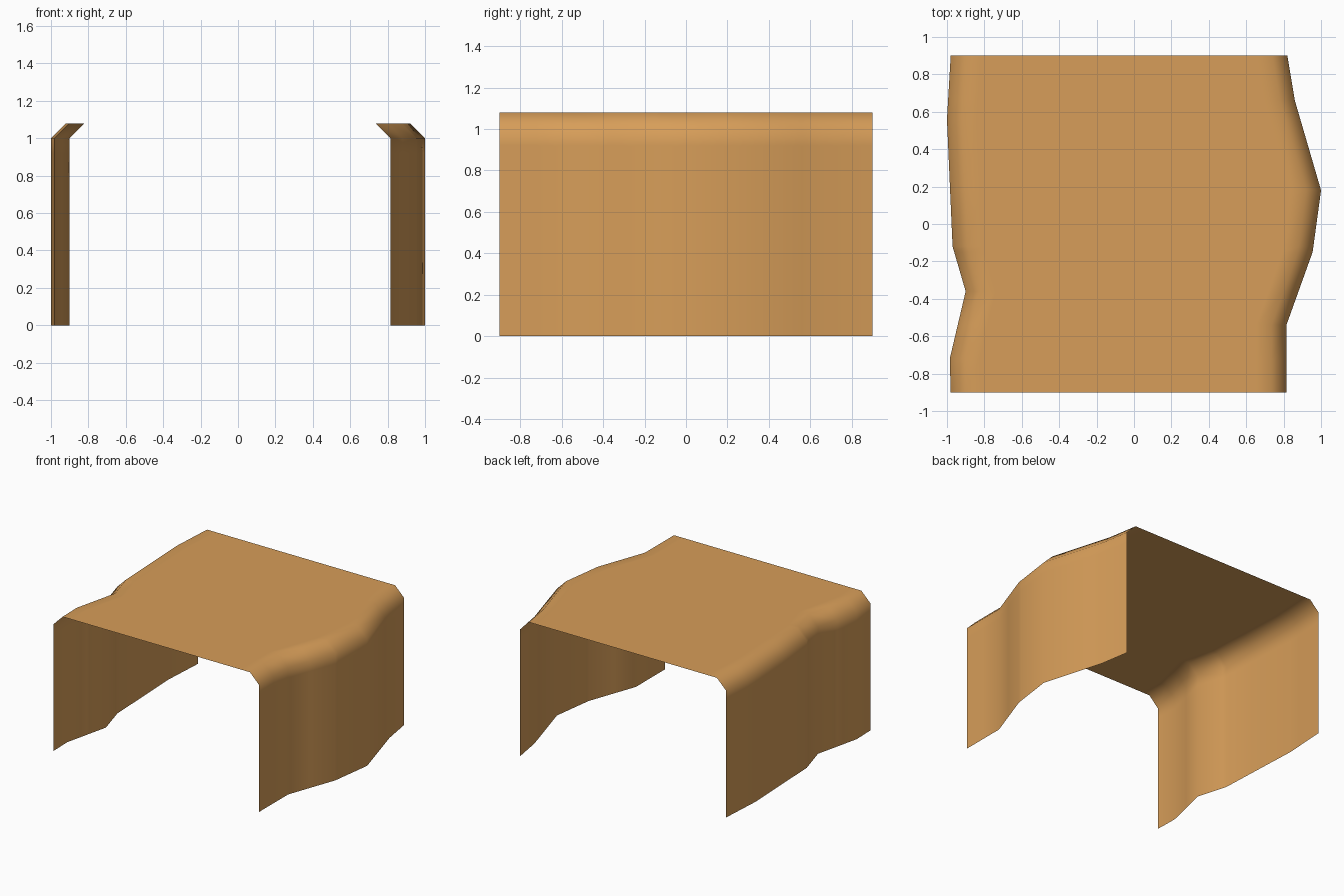
import bpy, bmesh

if "Cube" in bpy.data.objects:
    bpy.data.objects.remove(bpy.data.objects["Cube"])

# Wavy wall outlines, (x, y) from front to back
LEFT = [(-0.98, -0.9), (-0.985, -0.72), (-0.90, -0.36), (-0.97, -0.12), (-1.0, 0.56), (-0.98, 0.9)]
RIGHT = [(0.815, -0.9), (0.815, -0.54), (0.955, -0.15), (1.0, 0.18), (0.86, 0.66), (0.82, 0.9)]
# Half cross-section: (inset from wall, height)
PROFILE = [(0, 0), (0, 0.92), (0, 1.0), (0.08, 1.08), (0.16, 1.08)]


def x_at(line, y):
    for (xa, ya), (xb, yb) in zip(line, line[1:]):
        if y <= yb:
            return xa + (xb - xa) * (y - ya) / (yb - ya)
    return line[-1][0]


# Open-ended cover: the cross-section swept between the two outlines
bm = bmesh.new()
rows = []
for y in sorted({p[1] for p in LEFT + RIGHT}):
    left, right = x_at(LEFT, y), x_at(RIGHT, y)
    points = [(left + i, y, z) for i, z in PROFILE]
    points += [(right - i, y, z) for i, z in reversed(PROFILE)]
    rows.append([bm.verts.new(p) for p in points])
for a, b in zip(rows, rows[1:]):
    for i in range(len(a) - 1):
        bm.faces.new((a[i], a[i + 1], b[i + 1], b[i])).smooth = True
bm.normal_update()
top = max(bm.faces, key=lambda f: f.calc_center_median().z)
if top.normal.z < 0:
    bmesh.ops.reverse_faces(bm, faces=bm.faces[:])

mesh = bpy.data.meshes.new("wavy_cover")
bm.to_mesh(mesh)
bm.free()
cover = bpy.data.objects.new("wavy_cover", mesh)
bpy.context.collection.objects.link(cover)

# Single tan colour
tan = bpy.data.materials.new("tan")
tan.diffuse_color = (0.68, 0.34, 0.10, 1)
tan.use_nodes = True
tan.node_tree.nodes["Principled BSDF"].inputs["Base Color"].default_value = tan.diffuse_color
mesh.materials.append(tan)
